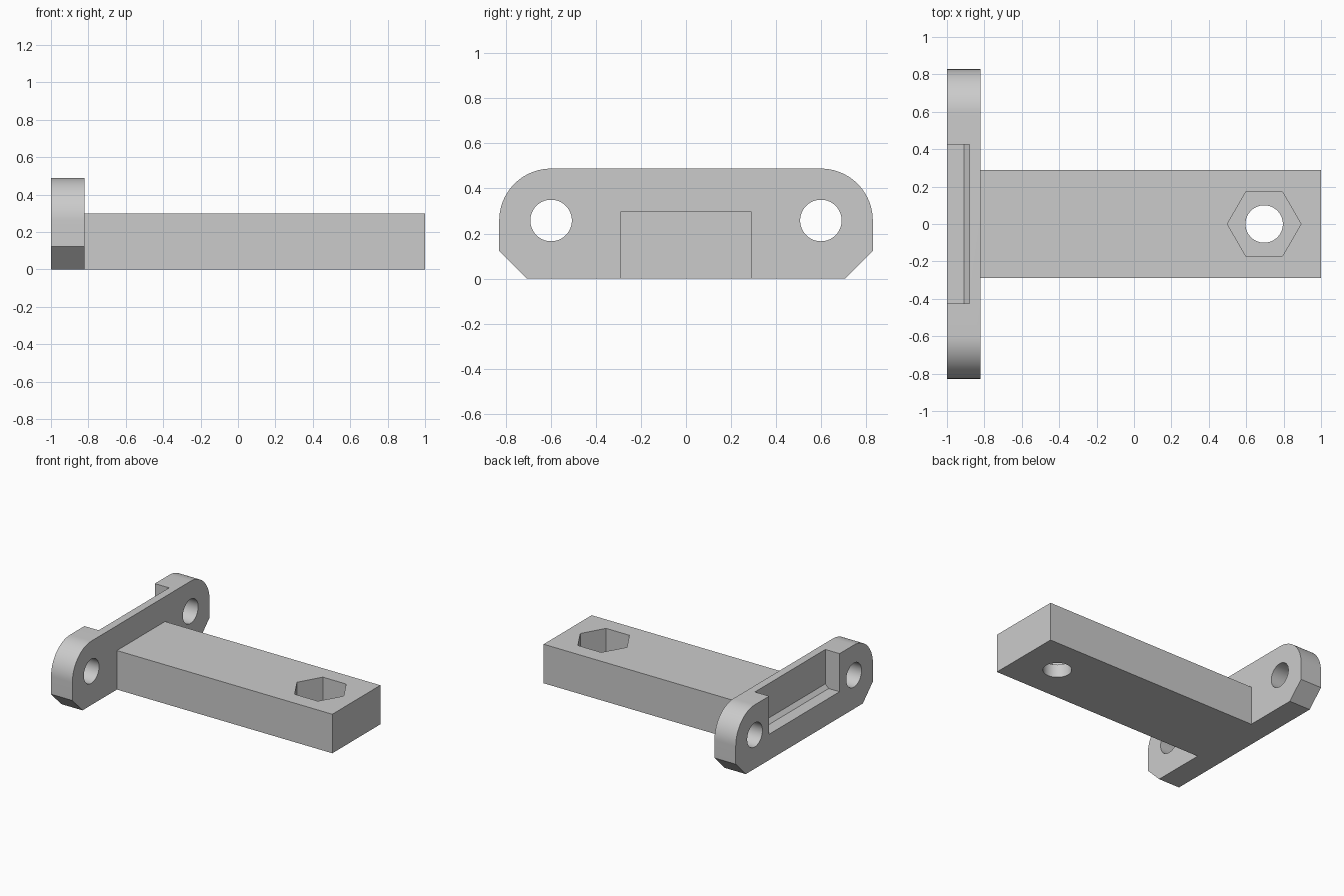
import bpy, bmesh
from math import cos, sin, pi, radians
from mathutils import Vector

cube = bpy.data.objects.get("Cube")
if cube:
    bpy.data.objects.remove(cube, do_unlink=True)

grey = bpy.data.materials.new("plain grey")
grey.use_nodes = True
colour = (0.6, 0.6, 0.6, 1)
grey.diffuse_color = colour
grey.node_tree.nodes["Principled BSDF"].inputs["Base Color"].default_value = colour


def prism(name, profile, axis, start, end):
    """Extrude a 2D profile along an axis: x takes (y, z), y takes (x, z), z takes (x, y)."""
    def place(a, b):
        return {"x": (start, a, b), "y": (a, start, b), "z": (a, b, start)}[axis]
    bm = bmesh.new()
    face = bm.faces.new([bm.verts.new(place(a, b)) for a, b in profile])
    new = bmesh.ops.extrude_face_region(bm, geom=[face])["geom"]
    shift = Vector([end - start if axis == k else 0 for k in "xyz"])
    bmesh.ops.translate(bm, vec=shift, verts=[v for v in new if isinstance(v, bmesh.types.BMVert)])
    bmesh.ops.recalc_face_normals(bm, faces=bm.faces)
    mesh = bpy.data.meshes.new(name)
    bm.to_mesh(mesh)
    bm.free()
    mesh.materials.append(grey)
    obj = bpy.data.objects.new(name, mesh)
    bpy.context.collection.objects.link(obj)
    return obj


def arc(ca, cb, r, a0, a1, n):
    return [(ca + r * cos(a0 + (a1 - a0) * i / n), cb + r * sin(a0 + (a1 - a0) * i / n))
            for i in range(n + 1)]


def circle(ca, cb, r, n=64):
    return arc(ca, cb, r, 0, 2 * pi, n)[:-1]


def rectangle(a0, a1, b0, b1):
    return [(a0, b0), (a1, b0), (a1, b1), (a0, b1)]


def combine(target, part, operation):
    mod = target.modifiers.new(part.name, "BOOLEAN")
    mod.operation = operation
    mod.solver = "EXACT"
    mod.object = part
    bpy.context.view_layer.objects.active = target
    bpy.ops.object.modifier_apply(modifier=mod.name)
    bpy.data.objects.remove(part, do_unlink=True)


# Mounting plate: rounded top corners, chamfered bottom corners
hole_y, hole_z, corner = 0.598, 0.258, 0.23
half = [(0.706, 0), (hole_y + corner, 0.122)] + arc(hole_y, hole_z, corner, 0, pi / 2, 20)
bracket = prism("mounting_bracket", half + [(-y, z) for y, z in reversed(half)], "x", -1, -0.82)

# Arm, overlapping the plate slightly so the two fuse
combine(bracket, prism("arm", rectangle(-0.86, 1, 0, 0.298), "y", -0.29, 0.29), "UNION")

# Open pocket in the back of the plate, with a small sloped fillet at its floor
pocket = [(-1.1, 0.6), (-1.1, 0.197), (-0.908, 0.197), (-0.88, 0.225), (-0.88, 0.6)]
combine(bracket, prism("pocket", pocket, "y", -0.425, 0.425), "DIFFERENCE")

# Screw holes through the plate ears
for side in (-1, 1):
    combine(bracket, prism("ear_hole", circle(side * hole_y, hole_z, 0.092), "x", -1.1, -0.7),
            "DIFFERENCE")

# Hexagonal nut recess and bolt hole at the end of the arm
bolt_x = 0.696
combine(bracket, prism("nut_recess", circle(bolt_x, 0, 0.197, 6), "z", 0.1, 0.4), "DIFFERENCE")
combine(bracket, prism("bolt_hole", circle(bolt_x, 0, 0.1), "z", -0.1, 0.4), "DIFFERENCE")

# Smooth the curved walls, keep the edges crisp
bpy.ops.object.select_all(action="DESELECT")
bracket.select_set(True)
bpy.context.view_layer.objects.active = bracket
bpy.ops.object.shade_smooth_by_angle(angle=radians(25))
